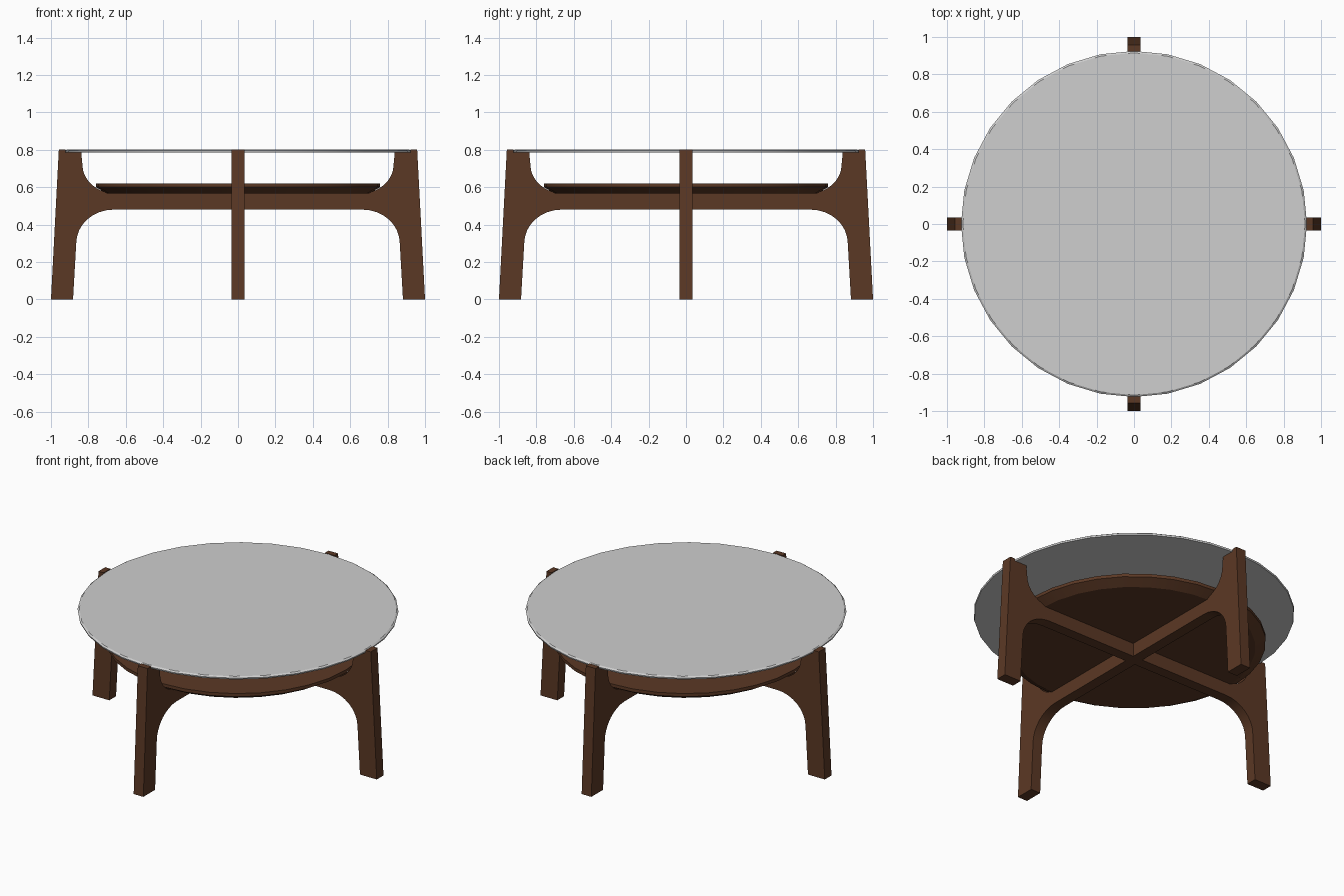
import bpy, bmesh, math

if "Cube" in bpy.data.objects:
    bpy.data.objects.remove(bpy.data.objects["Cube"])


def material(name, rgb):
    m = bpy.data.materials.new(name)
    m.diffuse_color = (*rgb, 1.0)
    m.use_nodes = True
    m.node_tree.nodes["Principled BSDF"].inputs["Base Color"].default_value = m.diffuse_color
    return m


WOOD = material("walnut_brown", (0.105, 0.040, 0.018))
GLASS = material("pale_grey", (0.62, 0.62, 0.62))


def finish(name, bm, mat, angle=30):
    bmesh.ops.recalc_face_normals(bm, faces=bm.faces)
    me = bpy.data.meshes.new(name)
    bm.to_mesh(me)
    bm.free()
    me.materials.append(mat)
    ob = bpy.data.objects.new(name, me)
    bpy.context.collection.objects.link(ob)
    bpy.ops.object.select_all(action='DESELECT')
    ob.select_set(True)
    bpy.context.view_layer.objects.active = ob
    bpy.ops.object.shade_smooth_by_angle(angle=math.radians(angle))
    return ob


def lathe(name, rings, sides, mat, angle=30):
    """Closed disc from (radius, z) rings, bottom to top."""
    bm = bmesh.new()
    loops = [[bm.verts.new((r * math.cos(2 * math.pi * i / sides),
                            r * math.sin(2 * math.pi * i / sides), z))
              for i in range(sides)] for r, z in rings]
    for a, b in zip(loops, loops[1:]):
        for i in range(sides):
            j = (i + 1) % sides
            bm.faces.new((a[i], a[j], b[j], b[i]))
    bm.faces.new(loops[0][::-1])
    bm.faces.new(loops[-1])
    return finish(name, bm, mat, angle)


def arc(cx, cz, rx, rz, a0, a1, n=8):
    return [(cx + rx * math.cos(math.radians(a0 + (a1 - a0) * i / n)),
             cz + rz * math.sin(math.radians(a0 + (a1 - a0) * i / n)))
            for i in range(n + 1)]


# Leg frame outline, right half: underside arch, foot, outer edge, glass notch, upper curve
half = arc(0.665, 0.30, 0.20, 0.18, 90, 0)
half += [(0.882, 0.0), (1.0, 0.0), (0.958, 0.80), (0.922, 0.80), (0.922, 0.785), (0.838, 0.785)]
half += arc(0.65, 0.72, 0.182, 0.155, 0, -90)
outline = half + [(-x, z) for x, z in reversed(half)]


def leg_frame(name, turn):
    bm = bmesh.new()
    t = 0.034
    face = bm.faces.new([bm.verts.new((x, -t, z)) for x, z in outline])
    ext = bmesh.ops.extrude_face_region(bm, geom=[face])
    bmesh.ops.translate(bm, vec=(0, 2 * t, 0),
                        verts=[v for v in ext["geom"] if isinstance(v, bmesh.types.BMVert)])
    ob = finish(name, bm, WOOD)
    ob.rotation_euler.z = turn


leg_frame("leg_frame_side", 0)
leg_frame("leg_frame_front_back", math.pi / 2)

# Round lower shelf with a chamfered underside
lathe("lower_shelf", [(0.70, 0.565), (0.76, 0.60), (0.76, 0.62)], 32, WOOD)

# Glass top
lathe("glass_top", [(0.922, 0.785), (0.925, 0.795), (0.915, 0.802)], 32, GLASS)
